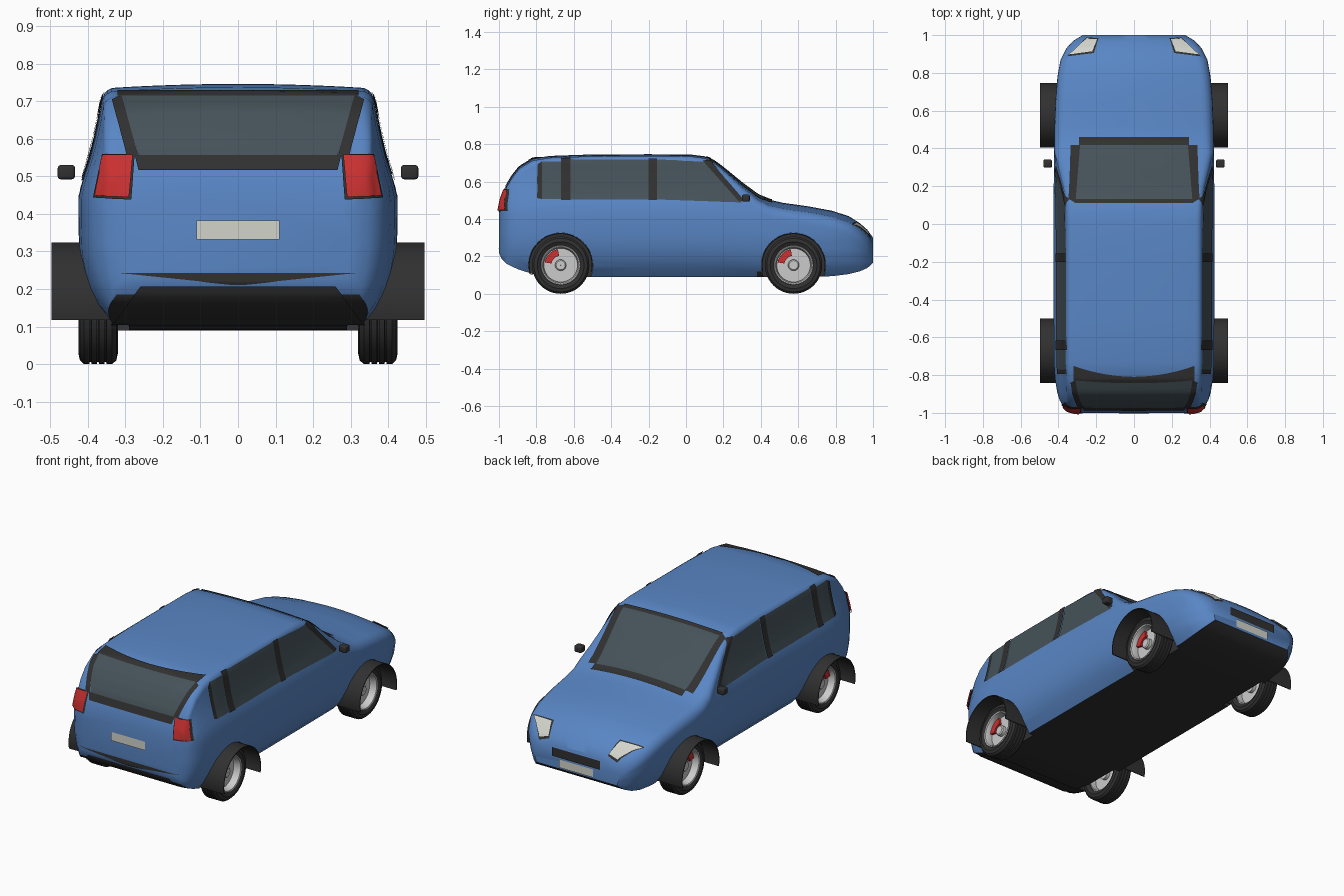
import bpy, bmesh, math
from mathutils import Vector
from mathutils.bvhtree import BVHTree

if "Cube" in bpy.data.objects:
    bpy.data.objects.remove(bpy.data.objects["Cube"])


def material(name, rgb):
    m = bpy.data.materials.new(name)
    m.diffuse_color = (*rgb, 1)
    m.use_nodes = True
    m.node_tree.nodes["Principled BSDF"].inputs["Base Color"].default_value = m.diffuse_color
    return m


BLUE = material("blue_paint", (0.10, 0.24, 0.56))
BLACK = material("black_trim", (0.03, 0.03, 0.03))
GLASS = material("dark_glass", (0.06, 0.085, 0.10))
RED = material("red_lamp", (0.6, 0.03, 0.03))
PLATE = material("pale_plate", (0.65, 0.66, 0.60))
METAL = material("rim_metal", (0.55, 0.55, 0.56))


def add_object(name, bm, mat, angle=35):
    bmesh.ops.remove_doubles(bm, verts=bm.verts, dist=1e-5)
    me = bpy.data.meshes.new(name)
    bm.to_mesh(me)
    bm.free()
    ob = bpy.data.objects.new(name, me)
    bpy.context.collection.objects.link(ob)
    me.materials.append(mat)
    shade(ob, angle)
    return ob


def shade(ob, angle=35):
    bpy.ops.object.select_all(action='DESELECT')
    ob.select_set(True)
    bpy.context.view_layer.objects.active = ob
    bpy.ops.object.shade_smooth_by_angle(angle=math.radians(angle))


# Body: half sections lofted along y, each (y, bottom, top, half width)
STATIONS = [(-1, .22, .44, .30), (-.985, .185, .51, .35), (-.96, .16, .58, .378), (-.93, .145, .63, .395),
            (-.89, .128, .68, .407), (-.82, .106, .722, .418), (-.73, .092, .737, .424), (-.5, .09, .745, .425),
            (-.2, .09, .746, .425), (.02, .09, .745, .425), (.1, .09, .735, .425), (.15, .09, .711, .425),
            (.2, .09, .674, .425), (.3, .09, .592, .424), (.38, .09, .533, .423), (.44, .09, .504, .422),
            (.52, .09, .486, .421), (.65, .09, .468, .416), (.78, .094, .444, .406), (.87, .105, .415, .39),
            (.93, .12, .377, .362), (.97, .138, .342, .33), (1, .165, .30, .285)]
WALL = [(.09, .76), (.12, .83), (.16, .90), (.22, .96), (.3, .995), (.38, 1), (.45, 1),
        (.5, .965), (.55, .925), (.62, .885), (.75, .83)]


def wall(z):
    for (z0, f0), (z1, f1) in zip(WALL, WALL[1:]):
        if z <= z1:
            return f0 + (f1 - f0) * (z - z0) / (z1 - z0)
    return WALL[-1][1]


def section(y, zb, zt, w):
    k = min(1, max(0, (.70 - zt) / .2)) if y > 0 else 0
    crown, r = .010 + .018 * k, .035 + .025 * k
    top = zt - crown - r
    pts = [(0, zb), (w * wall(zb) * .6, zb)]
    for i in range(13):
        z = zb + (top - zb) * i / 12
        pts.append((w * wall(z), z))
    edge = pts[-1][0]
    for i in range(1, 6):
        a = math.radians(18 * i)
        pts.append((edge - r * (1 - math.cos(a)), top + r * math.sin(a)))
    inner = pts[-1][0]
    for i in range(1, 7):
        t = 1 - i / 6
        pts.append((inner * t, zt - crown * t * t))
    return [(x, y, z) for x, z in pts] + [(-x, y, z) for x, z in pts[-2:0:-1]]


bm = bmesh.new()
rings = [[bm.verts.new(p) for p in section(*s)] for s in STATIONS]
for a, b in zip(rings, rings[1:]):
    for i in range(len(a)):
        j = (i + 1) % len(a)
        bm.faces.new((a[i], a[j], b[j], b[i]))
bm.faces.new(rings[0])
bm.faces.new(rings[-1])
bmesh.ops.recalc_face_normals(bm, faces=bm.faces)
bm.normal_update()
for f in bm.faces:
    f.material_index = 1 if f.normal.z < -.7 else 0
surface = BVHTree.FromBMesh(bm)
body = add_object("body", bm, BLUE)
body.data.materials.append(BLACK)


# Rings and shells turned about the wheel axle
def lathe(name, profile, centre, side, mat, a0=0, a1=360, n=40, closed=True):
    bm = bmesh.new()
    cols = []
    for i in range(n + 1):
        a = math.radians(a0 + (a1 - a0) * i / n)
        cols.append([bm.verts.new((side * x, centre[0] + r * math.cos(a), centre[1] + r * math.sin(a)))
                     for x, r in profile])
    m = len(profile)
    for p, q in zip(cols, cols[1:]):
        for i in range(m if closed else m - 1):
            j = (i + 1) % m
            bm.faces.new((p[i], p[j], q[j], q[i]))
    if closed and a1 - a0 < 360:
        bm.faces.new(cols[0])
        bm.faces.new(cols[-1])
    bmesh.ops.remove_doubles(bm, verts=bm.verts, dist=1e-5)
    bmesh.ops.recalc_face_normals(bm, faces=bm.faces)
    return add_object(name, bm, mat)


TYRE = [(.331, .103), (.320, .125), (.324, .143), (.335, .153), (.350, .153), (.351, .147), (.355, .147),
        (.356, .153), (.370, .153), (.371, .147), (.375, .147), (.376, .153), (.390, .153), (.391, .147),
        (.395, .147), (.396, .153), (.410, .153), (.421, .143), (.425, .125), (.414, .103)]
RIM = [(.335, .098), (.335, .106), (.414, .106), (.420, .103), (.418, .097), (.395, .090)]
HUB = [(.345, .001), (.345, .03), (.398, .03), (.403, .024), (.403, .001)]
DISC = [(.365, .02), (.365, .091), (.378, .091), (.378, .02)]
CALIPER = [(.358, .05), (.358, .086), (.394, .086), (.394, .05)]
ARCH = [(.30, .166), (.30, .171), (.497, .171), (.497, .166)]

# Wheels, brakes and arches, with the wells cut out of the body
for end, y in (("rear", -.67), ("front", .575)):
    for side, s in (("right", 1), ("left", -1)):
        c, tag = (y, .153), f"{end}_{side}"
        well = lathe("well_cutter", [(.29, .0), (.29, .172), (.6, .172), (.6, .0)], c, s, BLACK,
                     closed=False, n=48)
        well.hide_render = True
        mod = body.modifiers.new("well", 'BOOLEAN')
        mod.operation, mod.solver, mod.object = 'DIFFERENCE', 'EXACT', well
        bpy.context.view_layer.objects.active = body
        bpy.ops.object.modifier_apply(modifier=mod.name)
        bpy.data.objects.remove(well)
        lathe("tyre_" + tag, TYRE, c, s, BLACK, n=48)
        lathe("rim_" + tag, RIM, c, s, METAL)
        lathe("brake_disc_" + tag, DISC, c, s, METAL)
        lathe("hub_" + tag, HUB, c, s, METAL, n=24)
        lathe("brake_caliper_" + tag, CALIPER, c, s, RED, 100, 170, 10)
        lathe("wheel_arch_" + tag, ARCH, c, s, BLACK, -12, 192, 32)
shade(body)


# Panels: a quad in view coordinates projected on to the body surface
VIEWS = {"rear": (lambda u, v: (u, -2, v), (0, 1, 0)), "front": (lambda u, v: (u, 2, v), (0, -1, 0)),
         "right": (lambda u, v: (2, u, v), (-1, 0, 0)), "left": (lambda u, v: (-2, u, v), (1, 0, 0)),
         "top": (lambda u, v: (u, v, 2), (0, 0, -1))}


def panel(name, view, quad, mat, lift=.004, n=14):
    place, ray = VIEWS[view]
    a, b, c, d = (Vector(q) for q in quad)
    bm = bmesh.new()
    grid = []
    for i in range(n + 1):
        row = []
        for j in range(n + 1):
            p = a.lerp(b, i / n).lerp(d.lerp(c, i / n), j / n)
            hit, normal, _, _ = surface.ray_cast(Vector(place(*p)), Vector(ray))
            row.append(bm.verts.new(hit + normal * lift) if hit else None)
        grid.append(row)
    for i in range(n):
        for j in range(n):
            f = (grid[i][j], grid[i + 1][j], grid[i + 1][j + 1], grid[i][j + 1])
            if all(f):
                bm.faces.new(f)
    bmesh.ops.recalc_face_normals(bm, faces=bm.faces)
    bm.normal_update()
    if sum((f.normal.dot(Vector(ray)) for f in bm.faces)) > 0:
        bmesh.ops.reverse_faces(bm, faces=bm.faces)
    return add_object(name, bm, mat, 60)


def box(u0, u1, v0, v1):
    return [(u0, v0), (u1, v0), (u1, v1), (u0, v1)]


def flip(quad):
    return [(-u, v) for u, v in quad]


# Side glass and pillars
for side in ("right", "left"):
    panel("quarter_glass_" + side, side, box(-.775, -.665, .505, .705), GLASS)
    panel("quarter_trim_" + side, side, [(-.795, .51), (-.77, .505), (-.77, .705), (-.795, .69)], BLACK, .005)
    panel("rear_door_glass_" + side, side, box(-.62, -.195, .503, .717), GLASS)
    panel("front_door_glass_" + side, side, [(-.155, .503), (.30, .487), (.10, .705), (-.155, .717)], GLASS)
    panel("rear_pillar_" + side, side, box(-.668, -.618, .5, .72), BLACK, .007)
    panel("centre_pillar_" + side, side, box(-.2, -.155, .5, .72), BLACK, .007)
    panel("front_pillar_" + side, side, [(.285, .49), (.31, .5), (.13, .71), (.09, .71)], BLACK, .006)

# Windscreen and tailgate window with trim strips
panel("windscreen", "top", [(-.285, .425), (.285, .425), (.32, .125), (-.32, .125)][::-1], GLASS)
panel("windscreen_top_trim", "top", box(-.315, .315, .108, .13), BLACK, .006)
panel("windscreen_bottom_trim", "top", box(-.29, .29, .415, .458), BLACK, .006)
panel("tailgate_glass", "rear", [(-.262, .545), (.262, .545), (.315, .712), (-.315, .712)], GLASS)
panel("tailgate_top_trim", "rear", box(-.32, .32, .71, .724), BLACK, .006)
panel("tailgate_bottom_trim", "rear", [(-.265, .515), (.265, .515), (.275, .555), (-.275, .555)], BLACK, .006)
for s, mirror in (("right", lambda q: q), ("left", flip)):
    panel("windscreen_side_trim_" + s, "top", mirror([(.31, .11), (.345, .13), (.335, .415), (.285, .415)]), BLACK, .005)
    panel("tailgate_side_trim_" + s, "rear", mirror([(.265, .55), (.295, .55), (.335, .70), (.31, .712)]), BLACK, .006)
    panel("tail_lamp_surround_" + s, "rear", mirror([(.284, .437), (.382, .443), (.358, .558), (.275, .558)]), BLACK, .005)
    panel("tail_lamp_" + s, "rear", mirror([(.29, .443), (.375, .448), (.352, .554), (.28, .554)]), RED, .012)
    panel("headlamp_surround_" + s, "top", mirror([(.212, .903), (.355, .885), (.25, .985), (.188, .98)]), BLACK)
    panel("headlamp_" + s, "top", mirror([(.22, .91), (.345, .893), (.25, .977), (.194, .974)]), PLATE, .008)

# Number plates, grille and lower bumper
panel("rear_plate", "rear", box(-.11, .11, .332, .382), PLATE, .006)
panel("front_plate", "front", box(-.11, .11, .175, .222), PLATE, .006)
panel("grille", "front", box(-.155, .155, .232, .282), BLACK, .006)
panel("rear_bumper_slot", "rear", [(-.02, .212), (.02, .212), (.32, .243), (-.32, .243)], BLACK, .003)
panel("rear_diffuser", "rear", [(-.335, .108), (.335, .108), (.26, .208), (-.26, .208)], BLACK, .005)

# Door mirrors
for side, s in (("right", 1), ("left", -1)):
    bm = bmesh.new()
    bmesh.ops.create_cube(bm, size=1)
    bmesh.ops.scale(bm, vec=(.046, .042, .038), verts=bm.verts)
    bmesh.ops.bevel(bm, geom=bm.edges[:], offset=.008, segments=3, affect='EDGES', profile=.5)
    bmesh.ops.translate(bm, vec=(s * .457, .32, .511), verts=bm.verts)
    add_object("door_mirror_" + side, bm, BLACK)
